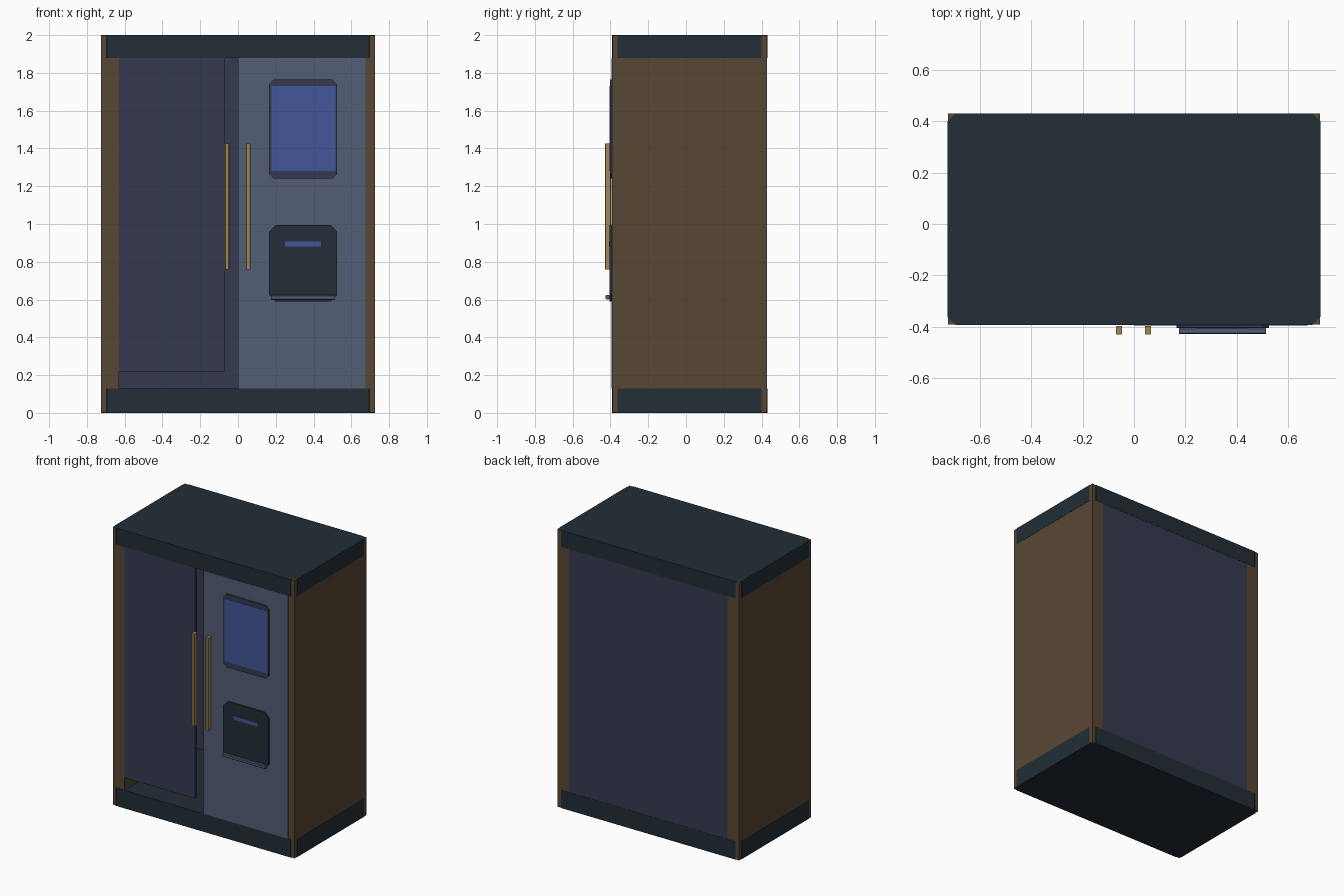
import bpy
import bmesh
from mathutils import Vector

old = bpy.data.objects.get("Cube")
if old:
    bpy.data.objects.remove(old, do_unlink=True)


def material(name, srgb):
    rgb = [(c / 255 / 12.92) if c < 11 else ((c / 255 + 0.055) / 1.055) ** 2.4 for c in srgb]
    mat = bpy.data.materials.new(name)
    mat.use_nodes = True
    mat.diffuse_color = (*rgb, 1)
    mat.node_tree.nodes["Principled BSDF"].inputs["Base Color"].default_value = (*rgb, 1)
    return mat


brown = material("brown wood", (89, 71, 52))
dark = material("dark charcoal", (34, 46, 54))
navy = material("dark navy", (53, 58, 78))
slate = material("slate blue", (83, 93, 117))
blue = material("screen blue", (65, 87, 152))
gold = material("brass", (162, 134, 82))


def block(name, x, y, z, mat, chamfer=0, axis=None):
    """Box from ranges; edges along the given axis get a flat chamfer."""
    bm = bmesh.new()
    bmesh.ops.create_cube(bm, size=1)
    for v in bm.verts:
        v.co = Vector([r[0] if c < 0 else r[1] for c, r in zip(v.co, (x, y, z))])
    if chamfer:
        edges = [e for e in bm.edges
                 if abs((e.verts[0].co - e.verts[1].co).normalized()[axis]) > 0.9]
        bmesh.ops.bevel(bm, geom=edges, offset=chamfer, segments=1, affect='EDGES')
    bmesh.ops.recalc_face_normals(bm, faces=bm.faces)
    mesh = bpy.data.meshes.new(name)
    bm.to_mesh(mesh)
    bm.free()
    mesh.materials.append(mat)
    obj = bpy.data.objects.new(name, mesh)
    bpy.context.collection.objects.link(obj)
    return obj


X, Y, Z = 0, 1, 2
FRONT, BACK, HALF = -0.39, 0.429, 0.724

# Cabinet: side walls, chamfered base and top, back panel
block("right_wall", (-HALF, -0.63), (FRONT, BACK), (0.001, 1.999), brown)
block("left_wall", (0.63, HALF), (FRONT, BACK), (0.001, 1.999), brown)
for name, z in (("base", (0, 0.13)), ("top", (1.88, 2))):
    block(name, (-0.7255, 0.7255), (-0.3925, 0.4305), z, dark, 0.031, Z)
block("back_panel", (-0.63, 0.63), (0.415, BACK), (0.13, 1.88), navy)

# Doors
block("right_door", (-0.63, -0.068), (-0.3915, -0.37), (0.22, 1.88), navy)
block("left_door", (0, 0.675), (-0.394, -0.36), (0.13, 1.88), slate)

# Handles
for name, x in (("right_handle", -0.058), ("left_handle", 0.054)):
    block(name, (x - 0.012, x + 0.012), (-0.43, -0.396), (0.76, 1.425), gold, 0.003, Z)

# Display with frame
block("display_frame", (0.165, 0.525), (-0.403, -0.39), (1.24, 1.765), navy, 0.025, Y)
block("display_screen", (0.178, 0.515), (-0.405, -0.402), (1.28, 1.73), blue)

# Dispenser with light strip and drip tray
block("dispenser", (0.165, 0.525), (-0.405, -0.39), (0.59, 0.995), dark, 0.035, Y)
block("dispenser_light", (0.25, 0.44), (-0.408, -0.404), (0.88, 0.907), blue)
block("drip_tray", (0.175, 0.513), (-0.427, -0.404), (0.6, 0.623), slate, 0.004, X)
